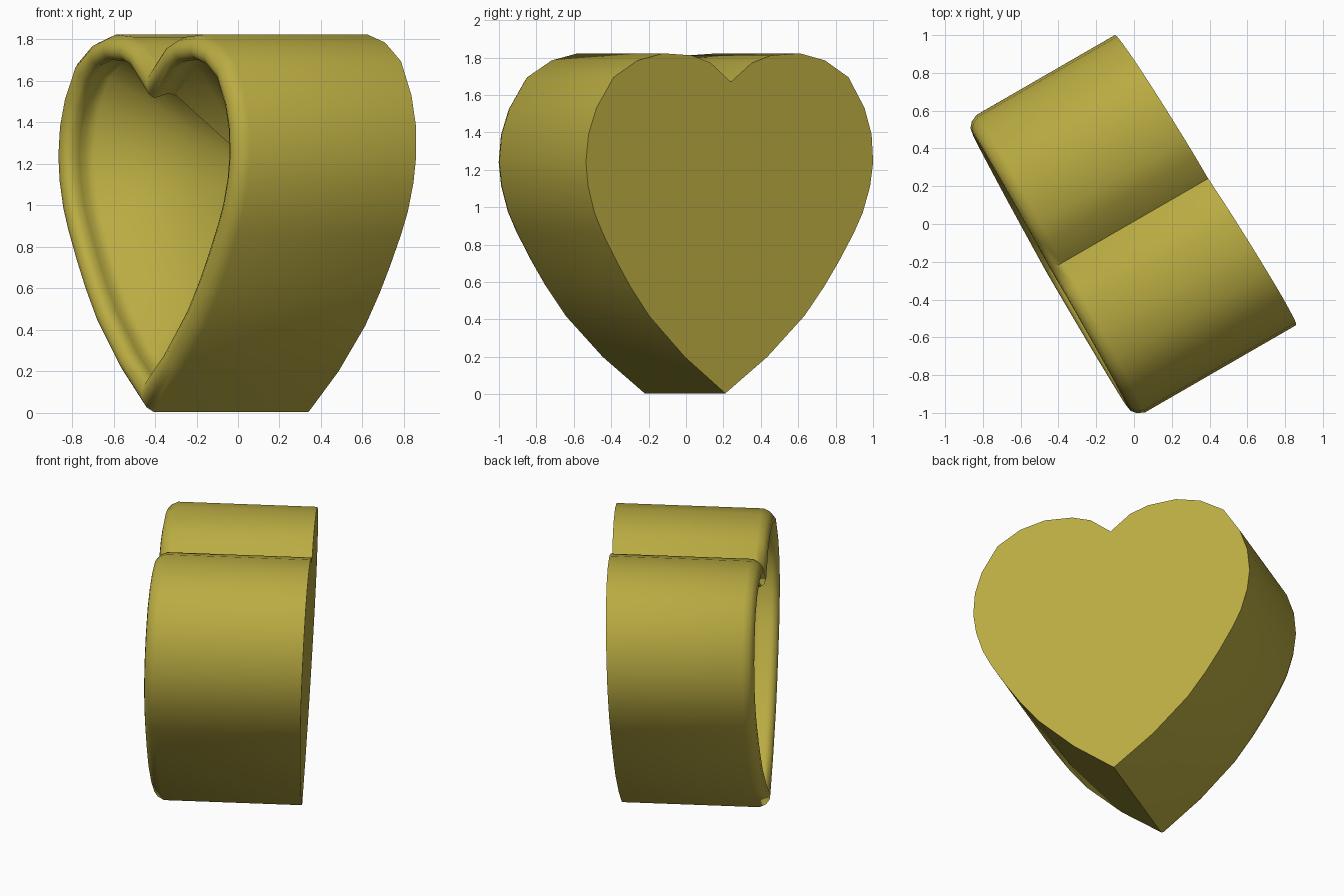
import bpy, bmesh, math
from mathutils import Vector

if "Cube" in bpy.data.objects:
    bpy.data.objects.remove(bpy.data.objects["Cube"])

# Half outline of the heart (sideways, up), from bottom tip to top notch
HALF = [(0, 0.005), (0.26, 0.2), (0.49, 0.42), (0.61, 0.575), (0.70, 0.71),
        (0.79, 0.86), (0.845, 0.97), (0.888, 1.11), (0.905, 1.24), (0.892, 1.39),
        (0.845, 1.53), (0.74, 1.695), (0.59, 1.785), (0.43, 1.823),
        (0.25, 1.812), (0.13, 1.772), (0, 1.67)]
OUTLINE = HALF + [(-u, z) for u, z in reversed(HALF[1:-1])]

SIDE = Vector((0.5, -0.866, 0))    # width direction
DEPTH = Vector((0.866, 0.5, 0))    # from open front to back
UP = Vector((0, 0, 1))


def inset(points, amount):
    """Mitred inward offset of a counter-clockwise outline."""
    pts = [Vector(p) for p in points]
    result = []
    for i, p in enumerate(pts):
        a = (p - pts[i - 1]).normalized()
        b = (pts[(i + 1) % len(pts)] - p).normalized()
        na, nb = Vector((-a.y, a.x)), Vector((-b.y, b.x))
        result.append(p + (na + nb) * (amount / (1 + na.dot(nb))))
    return result


def place(u, d, z):
    return SIDE * (u - 0.012) + DEPTH * d + UP * z


def back_depth(u, z):
    return 0.444 + 0.035 * u + 0.036 * (z - 1.22)


def front_tilt(u, z):
    return -0.008 - 0.008 * u + 0.018 * (z - 1.1)


# Rings: outer wall, rounded lip, then the cavity wall
LIP = [(0, -0.435), (0.018, -0.475), (0.045, -0.498), (0.075, -0.503),
       (0.104, -0.49), (0.12, -0.46), (0.112, -0.42), (0.102, -0.38),
       (0.112, -0.335)]

bm = bmesh.new()
rings = [[bm.verts.new(place(u, back_depth(u, z), z)) for u, z in OUTLINE]]
for amount, d in LIP:
    rings.append([bm.verts.new(place(u, d + front_tilt(u, z), z))
                  for u, z in inset(OUTLINE, amount)])
n = len(OUTLINE)
for r0, r1 in zip(rings, rings[1:]):
    for i in range(n):
        j = (i + 1) % n
        bm.faces.new((r0[i], r0[j], r1[j], r1[i]))

# Flat back and tapering cavity floor, both fanned from a centre point
for ring, d in ((rings[0], back_depth(0, 1.14)), (rings[-1], 0.16)):
    centre = bm.verts.new(place(0, d, 1.14))
    for i in range(n):
        bm.faces.new((ring[i], ring[(i + 1) % n], centre))
bmesh.ops.recalc_face_normals(bm, faces=bm.faces)

mesh = bpy.data.meshes.new("heart_box")
bm.to_mesh(mesh)
bm.free()
box = bpy.data.objects.new("heart_box", mesh)
bpy.context.collection.objects.link(box)

mat = bpy.data.materials.new("olive_gold")
mat.diffuse_color = (0.49, 0.41, 0.055, 1)
mat.use_nodes = True
mat.node_tree.nodes["Principled BSDF"].inputs["Base Color"].default_value = mat.diffuse_color
mesh.materials.append(mat)

bpy.context.view_layer.objects.active = box
box.select_set(True)
bpy.ops.object.shade_smooth_by_angle(angle=math.radians(60))
